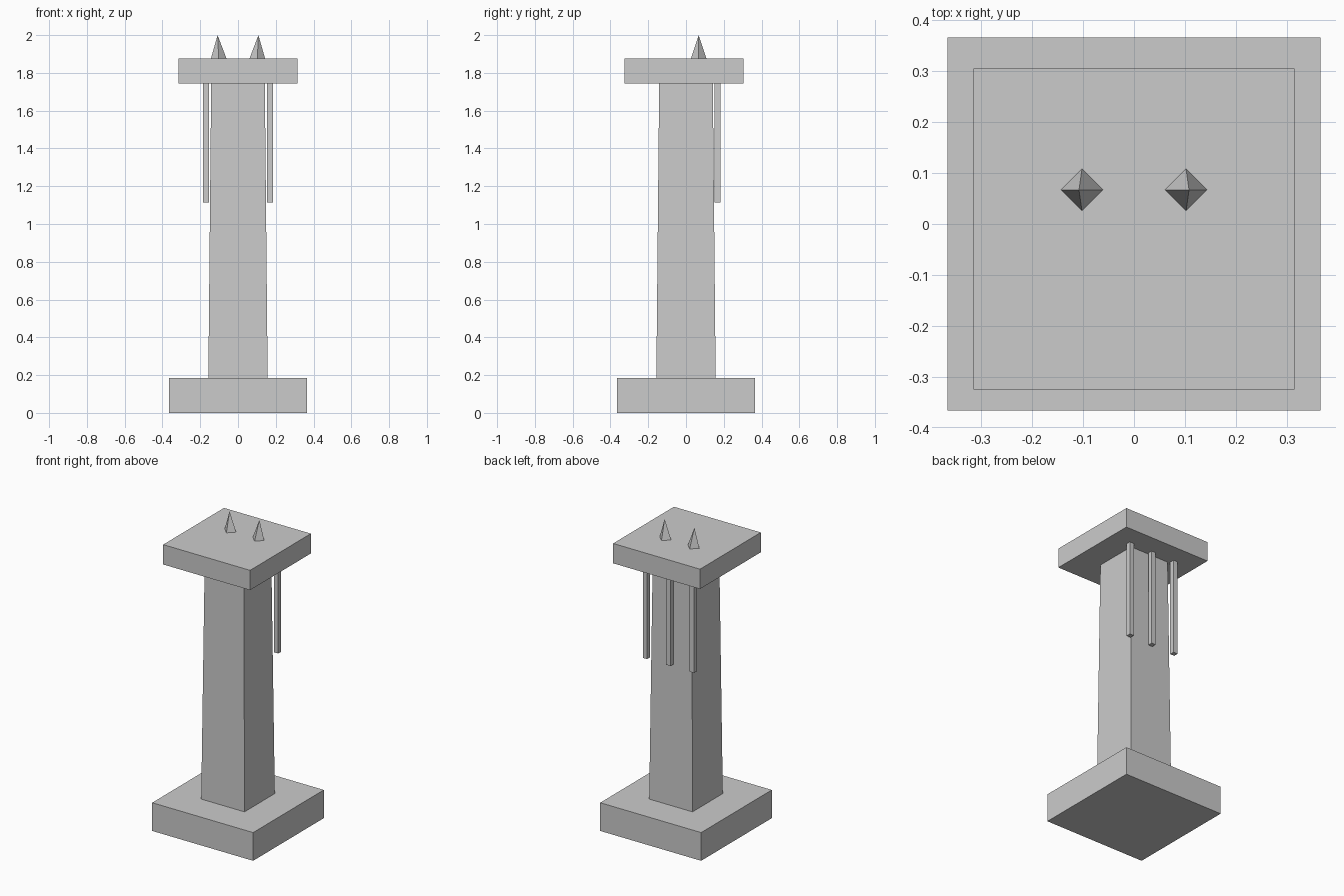
import bpy, bmesh
from mathutils import Vector

if "Cube" in bpy.data.objects:
    bpy.data.objects.remove(bpy.data.objects["Cube"])


def add_mesh(name, bm):
    bmesh.ops.recalc_face_normals(bm, faces=bm.faces)
    mesh = bpy.data.meshes.new(name)
    bm.to_mesh(mesh)
    bm.free()
    obj = bpy.data.objects.new(name, mesh)
    bpy.context.collection.objects.link(obj)
    return obj


def block(name, x, y, z0, z1, bottom, top=None):
    """Square block with half widths at the bottom and top."""
    top = bottom if top is None else top
    bm = bmesh.new()
    bmesh.ops.create_cube(bm, size=2)
    for v in bm.verts:
        r, z = (top, z1) if v.co.z > 0 else (bottom, z0)
        v.co = Vector((x + v.co.x * r, y + v.co.y * r, z))
    return add_mesh(name, bm)


def spike(name, x, y, z0, z1, radius, lean):
    """Four-sided spike, corners on the axes, tip leaning in x."""
    bm = bmesh.new()
    base = [bm.verts.new((x + dx * radius, y + dy * radius, z0))
            for dx, dy in ((1, 0), (0, 1), (-1, 0), (0, -1))]
    tip = bm.verts.new((x + lean, y, z1))
    bm.faces.new(base)
    for i in range(4):
        bm.faces.new((base[i], base[(i + 1) % 4], tip))
    return add_mesh(name, bm)


# Pedestal: base, tapered shaft and cap
block("base", 0, 0, 0, 0.185, 0.366)
block("column", 0, 0, 0.185, 1.745, 0.157, 0.142)
block("cap", 0, -0.01, 1.745, 1.875, 0.315)

# Hanging rods along the back
for i in (-1, 0, 1):
    block(f"hanging_rod_{i + 2}", i * 0.17, 0.167, 1.113, 1.745, 0.0155)

# Pair of spikes on the cap
for label, s in (("left", -1), ("right", 1)):
    spike(f"spike_{label}", s * 0.102, 0.067, 1.873, 2.0, 0.042, s * 0.006)
